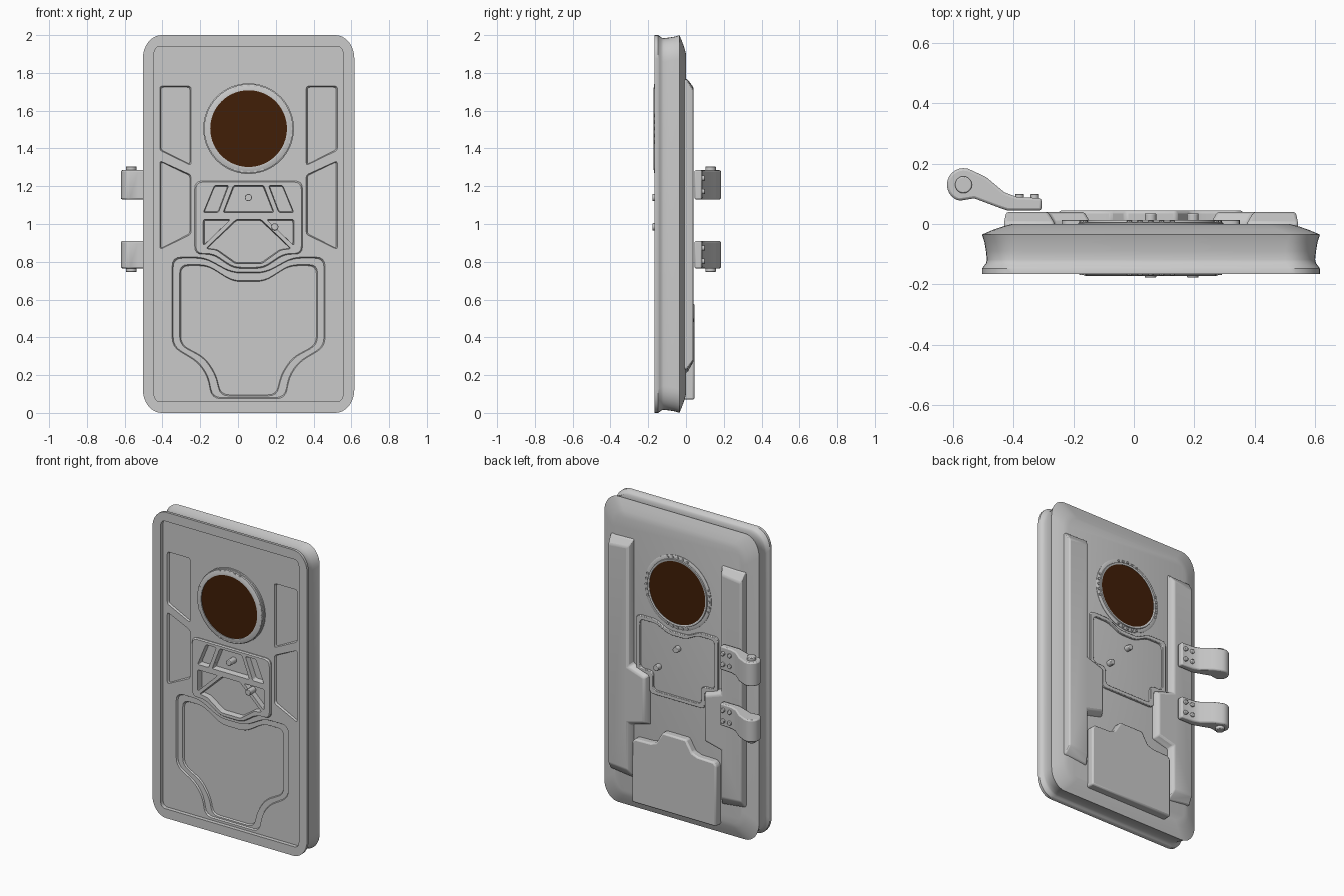
import bpy, bmesh, math
from mathutils import Vector

if "Cube" in bpy.data.objects:
    bpy.data.objects.remove(bpy.data.objects["Cube"])

CX = 0.056  # centre line of the door leaf


def material(name, color):
    m = bpy.data.materials.new(name)
    m.use_nodes = True
    m.diffuse_color = color
    m.node_tree.nodes["Principled BSDF"].inputs["Base Color"].default_value = color
    return m


GREY = material("grey metal", (0.59, 0.59, 0.59, 1))
BROWN = material("brown glass", (0.052, 0.013, 0.002, 1))


def finish(bm, name, mat=GREY, bevel=0, cutter=False):
    bmesh.ops.recalc_face_normals(bm, faces=bm.faces)
    me = bpy.data.meshes.new(name)
    bm.to_mesh(me)
    bm.free()
    me.materials.append(mat)
    ob = bpy.data.objects.new(name, me)
    bpy.context.collection.objects.link(ob)
    if bevel:
        mod = ob.modifiers.new("bevel", "BEVEL")
        mod.width, mod.segments, mod.limit_method = bevel, 2, "ANGLE"
    if cutter:
        ob.hide_render = True
        ob.hide_set(True)
        ob.display_type = "WIRE"
    else:
        smooth(ob)
    return ob


def smooth(ob):
    bpy.ops.object.select_all(action="DESELECT")
    ob.select_set(True)
    bpy.context.view_layer.objects.active = ob
    bpy.ops.object.shade_smooth_by_angle(angle=math.radians(35))


def loft(bm, loops, close=False):
    rings = [[bm.verts.new(p) for p in loop] for loop in loops]
    pairs = list(zip(rings, rings[1:])) + ([(rings[-1], rings[0])] if close else [])
    for a, b in pairs:
        n = len(a)
        for i in range(n):
            bm.faces.new((a[i], a[(i + 1) % n], b[(i + 1) % n], b[i]))
    if not close:
        bm.faces.new(rings[0])
        bm.faces.new(rings[-1])


def at(outline, y):
    return [(x, y, z) for x, z in outline]


def shrunk(outline, d):
    # pull an outline inwards by about d on every side
    xs, zs = zip(*outline)
    cx, cz = (min(xs) + max(xs)) / 2, (min(zs) + max(zs)) / 2
    fx, fz = 1 - d / (max(xs) - cx), 1 - d / (max(zs) - cz)
    return [(cx + (x - cx) * fx, cz + (z - cz) * fz) for x, z in outline]


def symmetric(half):
    # half outline offsets from the centre line, top to bottom on the +x side
    return [(CX + x, z) for x, z in half] + [(CX - x, z) for x, z in reversed(half)]


def both_sides(half):
    return [[(CX + s * x, z) for x, z in half] for s in (1, -1)]


def rounded(outline, r, steps=4):
    # replace every corner by a short curve
    pts = []
    for i, p in enumerate(outline):
        p = Vector(p)
        a, b = Vector(outline[i - 1]) - p, Vector(outline[(i + 1) % len(outline)]) - p
        a = p + a.normalized() * min(r, a.length * 0.45)
        b = p + b.normalized() * min(r, b.length * 0.45)
        for k in range(steps + 1):
            t = k / steps
            pts.append(tuple(a * (1 - t) ** 2 + p * 2 * t * (1 - t) + b * t * t))
    return pts


def rect_loop(inset, y, r):
    # rectangle with corners slightly taller than wide
    w, h, rz = 0.56 - inset, 1 - inset, r * 1.25
    loop = []
    for q, (sx, sz) in enumerate(((1, 1), (-1, 1), (-1, -1), (1, -1))):
        for k in range(9):
            a = math.radians(90 * q + 90 * k / 8)
            loop.append((CX + sx * (w - r) + r * math.cos(a), y,
                         1 + sz * (h - rz) + rz * math.sin(a)))
    return loop


def circle(x, z, r, n):
    return [(x + r * math.cos(2 * math.pi * k / n), z + r * math.sin(2 * math.pi * k / n))
            for k in range(n)]


def lathe(bm, profile, n=64):
    # closed profile of (radius, y) turned around the porthole axis
    loft(bm, [at(circle(CX, 1.505, r, n), y) for r, y in profile], close=True)


def rod(bm, x, z, r, y0, y1, n=16):
    loft(bm, [at(circle(x, z, r, n), y0), at(circle(x, z, r, n), y1)])


# Door leaf: framed front, hollow edge, chamfered back
bm = bmesh.new()
sections = [(0.06, -0.14, 0.03), (0.06, -0.166, 0.03), (0, -0.166, 0.1), (0, -0.148, 0.1),
            (0.006, -0.139, 0.1), (0.013, -0.13, 0.1), (0.016, -0.118, 0.1), (0.013, -0.09, 0.1),
            (0.008, -0.06, 0.1), (0, -0.035, 0.1), (0.035, -0.02, 0.1),
            (0.07, -0.008, 0.09), (0.1, 0, 0.08)]
loft(bm, [rect_loop(*s) for s in sections])
door = finish(bm, "door_leaf")

# Raised centre plate on the front
bm = bmesh.new()
plate = rounded(symmetric([(0.285, 1.228), (0.285, 0.84), (0.19, 0.84), (0.08, 0.765)]), 0.04)
loft(bm, [at(plate, -0.135), at(plate, -0.147), at(shrunk(plate, 0.006), -0.155)])
centre_plate = finish(bm, "front_centre_plate")


def cut(targets, name, outlines, top, floor, slope=0.006):
    # pocket with slightly sloping walls
    bm = bmesh.new()
    for o in outlines:
        loft(bm, [at(o, -0.25), at(o, top), at(shrunk(o, slope), floor)])
    cutter = finish(bm, name, cutter=True)
    for ob in targets:
        mod = ob.modifiers.new(name, "BOOLEAN")
        mod.operation, mod.solver, mod.object = "DIFFERENCE", "EXACT", cutter


# Pressed pockets on the front
upper = [(0.305, 1.73), (0.47, 1.73), (0.47, 1.39), (0.305, 1.31)]
lower = [(0.305, 1.26), (0.47, 1.335), (0.47, 0.865), (0.305, 0.945)]
cut([door], "side_pockets", [rounded(o, 0.015) for o in both_sides(upper) + both_sides(lower)],
    -0.14, -0.127)

outer = [(0.09, 0.745), (0.235, 0.825), (0.405, 0.825), (0.405, 0.35),
         (0.27, 0.27), (0.215, 0.19), (0.195, 0.075)]
inner = [(0.085, 0.70), (0.22, 0.785), (0.365, 0.785), (0.365, 0.36),
         (0.235, 0.29), (0.175, 0.20), (0.15, 0.09)]
cut([door], "lower_pocket", [rounded(symmetric(outer), 0.05)], -0.14, -0.13)
cut([door], "lower_pocket_floor", [rounded(symmetric(inner), 0.045)], -0.13, -0.12)

cells = both_sides([(0.105, 1.205), (0.18, 1.205), (0.24, 1.06), (0.16, 1.06)])
cells += both_sides([(0.095, 1.025), (0.24, 1.025), (0.24, 0.885)])
cells.append(symmetric([(0.08, 1.205), (0.135, 1.06)]))
cells.append(symmetric([(0.065, 1.025), (0.225, 0.87), (0.17, 0.862), (0.07, 0.79)]))
cut([door, centre_plate], "truss_cells", [rounded(c, 0.012) for c in cells], -0.155, -0.12)
smooth(door)
smooth(centre_plate)

# Porthole: a ring on each face, studs and the glass
bm = bmesh.new()
lathe(bm, [(0.203, -0.13), (0.203, -0.172), (0.215, -0.172), (0.235, -0.165),
           (0.235, -0.152), (0.24, -0.15), (0.24, -0.13)])
lathe(bm, [(0.203, -0.02), (0.203, 0.011), (0.207, 0.013), (0.215, 0.013), (0.217, 0.006),
           (0.235, 0.006), (0.24, 0.003), (0.24, -0.02)])
finish(bm, "porthole_rings")
bm = bmesh.new()
for quarter in range(4):
    for k in (-2, -1, 0, 1, 2):
        a = math.radians(90 * quarter + 9 * k)
        x, z = CX + 0.228 * math.cos(a), 1.505 + 0.228 * math.sin(a)
        rod(bm, x, z, 0.008, 0, 0.012, 8)
        rod(bm, x, z, 0.008, -0.15, -0.169, 8)
finish(bm, "porthole_studs")
bm = bmesh.new()
rod(bm, CX, 1.505, 0.205, -0.166, 0.009, 64)
finish(bm, "porthole_glass", BROWN)

# Handle spindles passing through the door
bm = bmesh.new()
for x, z in ((0.055, 1.14), (0.195, 0.985)):
    rod(bm, x, z, 0.019, -0.178, 0.035)
finish(bm, "handle_spindles", bevel=0.003)

# Raised side boxes on the back, with sloping ends
bm = bmesh.new()
base = [(0.487, 1.765), (0.32, 1.77), (0.32, 0.96), (0.20, 0.92),
        (0.20, 0.59), (0.32, 0.56), (0.32, 0.21), (0.487, 0.23)]
top = [(0.48, 1.71), (0.34, 1.725), (0.34, 0.94), (0.22, 0.90),
       (0.22, 0.61), (0.34, 0.58), (0.34, 0.27), (0.48, 0.28)]
for b, t in zip(both_sides(base), both_sides(top)):
    loft(bm, [at(b, -0.02), at(b, 0.005), at(t, 0.04)])
finish(bm, "back_side_boxes", bevel=0.009)

# Raised lower box on the back
bm = bmesh.new()
box = symmetric([(0.085, 0.58), (0.13, 0.505), (0.17, 0.49), (0.285, 0.487),
                 (0.305, 0.465), (0.305, 0.07)])
loft(bm, [at(box, -0.03), at(box, 0.045)])
finish(bm, "back_lower_box", bevel=0.01)

# Beaded frame of the centre panel on the back
bm = bmesh.new()
frame = [(0.07, 1.245), (0.16, 1.29), (0.295, 1.29), (0.295, 0.92), (0.2, 0.92), (0.2, 0.80)]
hole = [(0.06, 1.22), (0.15, 1.265), (0.27, 1.265), (0.27, 0.945), (0.175, 0.945), (0.175, 0.825)]
big, small = rounded(symmetric(frame), 0.03), rounded(symmetric(hole), 0.03)
loft(bm, [at(o, y) for o, y in ((big, -0.02), (big, 0.014), (small, 0.014), (small, -0.02))],
     close=True)
finish(bm, "back_centre_frame", bevel=0.003)

# Hinges: swept arm with knuckle, pin and leaf bolts
arc = [(-0.565 + 0.055 * math.cos(math.radians(a)), 0.13 + 0.055 * math.sin(math.radians(a)))
       for a in range(60, 256, 15)]
arm = arc + [(-0.53, 0.085), (-0.45, 0.055), (-0.42, 0.045), (-0.305, 0.045),
             (-0.305, 0.085), (-0.39, 0.09), (-0.43, 0.105), (-0.49, 0.155)]
for name, z0, z1, pin in (("upper", 1.13, 1.285, 1.305), ("lower", 0.765, 0.91, 0.745)):
    mid = (z0 + z1) / 2
    bm = bmesh.new()
    loft(bm, [[(x, y, z) for x, y in arm] for z in (z0, z1)])
    finish(bm, name + "_hinge_arm", bevel=0.008)
    bm = bmesh.new()
    loft(bm, [[(x, y, z) for x, y in circle(-0.565, 0.13, 0.028, 20)] for z in (mid, pin)])
    finish(bm, name + "_hinge_pin", bevel=0.004)
    bm = bmesh.new()
    for x in (-0.38, -0.33):
        for dz in (-0.035, 0.035):
            rod(bm, x, mid + dz, 0.014, 0.07, 0.1)
    finish(bm, name + "_hinge_bolts", bevel=0.003)
